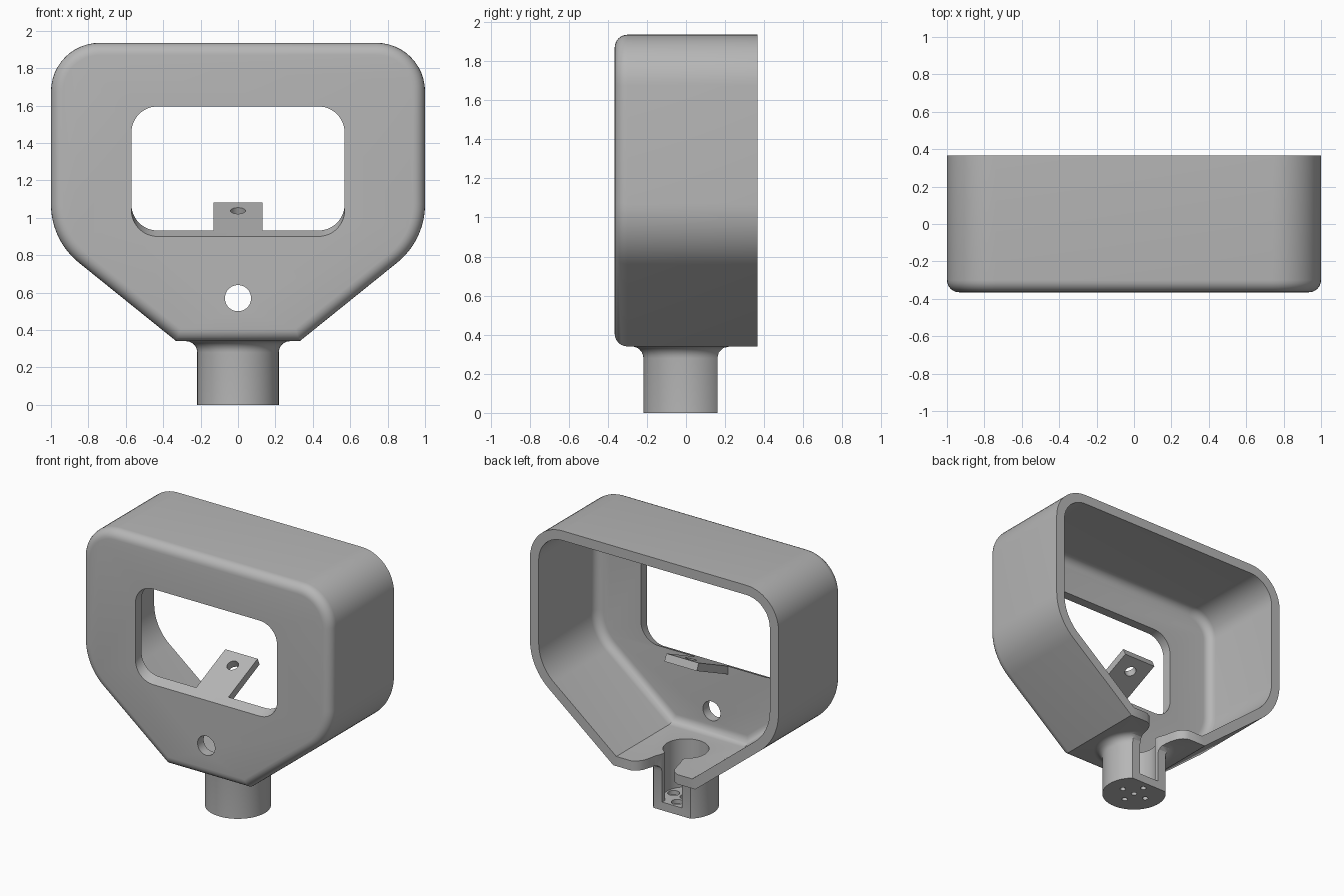
import bpy, bmesh
from math import sin, cos, pi, acos, tan
from mathutils import Vector

if "Cube" in bpy.data.objects:
    bpy.data.objects.remove(bpy.data.objects["Cube"], do_unlink=True)

GREY = (0.47, 0.47, 0.47, 1)
mat = bpy.data.materials.new("plain grey")
mat.use_nodes = True
mat.diffuse_color = GREY
mat.node_tree.nodes["Principled BSDF"].inputs["Base Color"].default_value = GREY


def finish(name, bm):
    bmesh.ops.recalc_face_normals(bm, faces=bm.faces)
    me = bpy.data.meshes.new(name)
    bm.to_mesh(me)
    bm.free()
    me.materials.append(mat)
    ob = bpy.data.objects.new(name, me)
    bpy.context.collection.objects.link(ob)
    return ob


def prism(name, pts, lo, hi, axis, round_lo=0):
    """Extrude a 2D outline along an axis, optionally rounding the low end."""
    place = {"x": lambda u, v, w: (w, u, v),
             "y": lambda u, v, w: (u, w, v),
             "z": lambda u, v, w: (u, v, w)}[axis]
    bm = bmesh.new()
    a = [bm.verts.new(place(u, v, lo)) for u, v in pts]
    b = [bm.verts.new(place(u, v, hi)) for u, v in pts]
    low = bm.faces.new(a)
    bm.faces.new(b)
    for i in range(len(a)):
        j = (i + 1) % len(a)
        bm.faces.new((a[i], a[j], b[j], b[i]))
    bmesh.ops.recalc_face_normals(bm, faces=bm.faces)
    if round_lo:
        bmesh.ops.bevel(bm, geom=list(low.edges), offset=round_lo,
                        segments=6, profile=0.5, affect="EDGES")
    return finish(name, bm)


def rounded(corners, inset=0, steps=12):
    """Fillet a counter-clockwise convex polygon of (x, z, radius), inset by a wall."""
    out, n = [], len(corners)
    for i, (x, z, r) in enumerate(corners):
        p = Vector((x, z))
        d1 = (p - Vector(corners[i - 1][:2])).normalized()
        d2 = (Vector(corners[(i + 1) % n][:2]) - p).normalized()
        n1, n2 = Vector((-d1.y, d1.x)), Vector((-d2.y, d2.x))
        bis = (n1 + n2) / (1 + n1.dot(n2))
        p = p + bis * inset
        r = max(r - inset, 0)
        if r == 0:
            out.append(p)
            continue
        centre = p + bis * r
        turn = acos(max(-1, min(1, d1.dot(d2))))
        for k in range(steps + 1):
            t = turn * k / steps
            out.append(centre - n1 * r * cos(t) + d1 * r * sin(t))
    return [tuple(p) for p in out]


def circle(r, u=0, v=0, n=48):
    return [(u + r * cos(2 * pi * i / n), v + r * sin(2 * pi * i / n)) for i in range(n)]


def boolean(ob, other, op="DIFFERENCE"):
    other.hide_render = True
    m = ob.modifiers.new(op.lower(), "BOOLEAN")
    m.operation, m.solver, m.object = op, "EXACT", other
    bpy.context.view_layer.objects.active = ob
    bpy.ops.object.modifier_apply(modifier=m.name)
    bpy.data.objects.remove(other, do_unlink=True)


# Housing shell: rounded outline, open at the back
DEPTH, WALL, BASE, TOP = 0.365, 0.07, 0.34, 1.935
outline = [(-0.33, BASE, 0), (0.33, BASE, 0), (1, 0.88, 0.4),
           (1, TOP, 0.26), (-1, TOP, 0.26), (-1, 0.88, 0.4)]
housing = prism("housing", rounded(outline), -DEPTH, DEPTH, "y", 0.065)
boolean(housing, prism("cavity", rounded(outline, WALL), -DEPTH + WALL, 0.6, "y", 0.06))

# Neck: turned profile with a flare under the housing
profile = [(0.218, 0)] + [(0.278 - 0.06 * cos(t * pi / 12), 0.28 + 0.06 * sin(t * pi / 12))
                          for t in range(7)] + [(0.278, 0.37)]
bm = bmesh.new()
rings = [[bm.verts.new((u, v, z)) for u, v in circle(r, n=64)] for r, z in profile]
for a, b in zip(rings, rings[1:]):
    for i in range(64):
        j = (i + 1) % 64
        bm.faces.new((a[i], a[j], b[j], b[i]))
bm.faces.new(rings[0])
bm.faces.new(rings[-1])
neck = finish("neck", bm)

# Flattened back of the neck
boolean(neck, prism("neck_back_cut", [(0.16, -0.1), (0.16, 0.28), (0.168, 0.31), (0.19, 0.332),
                                      (0.22, 0.339), (0.5, 0.339), (0.5, -0.1)], -0.4, 0.4, "x"))
boolean(housing, neck, "UNION")

# Cable bore and the flared slot that opens it to the back
FLOOR = 0.06
boolean(housing, prism("bore", circle(0.152), FLOOR, 0.6, "z"))
side = [(0.08, 0), (0.08, 0.16), (0.1, 0.21), (0.11, 0.26), (0.125, 0.31),
        (0.15, 0.345), (0.19, 0.366), (0.19, 0.5)]
slot = side + [(-x, y) for x, y in reversed(side)]
boolean(housing, prism("slot", slot, FLOOR, 0.55, "z"))

# Five stepped pin holes in the neck floor
for x, y in [(0, 0), (0.1, 0), (-0.1, 0), (0, 0.1), (0, -0.1)]:
    boolean(housing, prism("pin_hole", circle(0.02, x, y, 20), -0.1, 0.2, "z"))
    boolean(housing, prism("pin_recess", circle(0.04, x, y, 24), 0.03, 0.2, "z"))

# Window with a sill that rises toward the back
SLOPE, SILL = 0.45, 0.90
window = prism("window", rounded([(-0.57, SILL, 0.14), (0.57, SILL, 0.14),
                                  (0.57, 1.595, 0.14), (-0.57, 1.595, 0.14)]),
               -0.5, -0.2, "y")
for v in window.data.vertices:
    if v.co.z < 1.25:
        v.co.z += SLOPE * (v.co.y + DEPTH)
boolean(housing, window)

# Round hole below the window
boolean(housing, prism("front_hole", circle(0.07, 0, 0.57), -0.5, -0.2, "y"))

# Sloping tab that continues the sill, with a screw hole
start, end, thick = -0.32, 0.04, 0.05


def sill_z(y):
    return SILL + SLOPE * (y + DEPTH)


drop = thick * SLOPE
tab = prism("sill_tab", [(start, sill_z(start)), (end, sill_z(end)),
                         (end + drop, sill_z(end) - thick),
                         (start + drop, sill_z(start) - thick)], -0.13, 0.13, "x")
hole = prism("tab_hole", circle(0.04, n=32), -0.15, 0.15, "z")
hole.rotation_euler.x = 0.423
hole.location = (0, -0.06, sill_z(-0.06))
bpy.context.view_layer.update()
boolean(tab, hole)

# Smooth curved areas, keep hard edges
for ob in (housing, tab):
    bpy.ops.object.select_all(action="DESELECT")
    ob.select_set(True)
    bpy.context.view_layer.objects.active = ob
    bpy.ops.object.shade_smooth_by_angle(angle=0.5)
